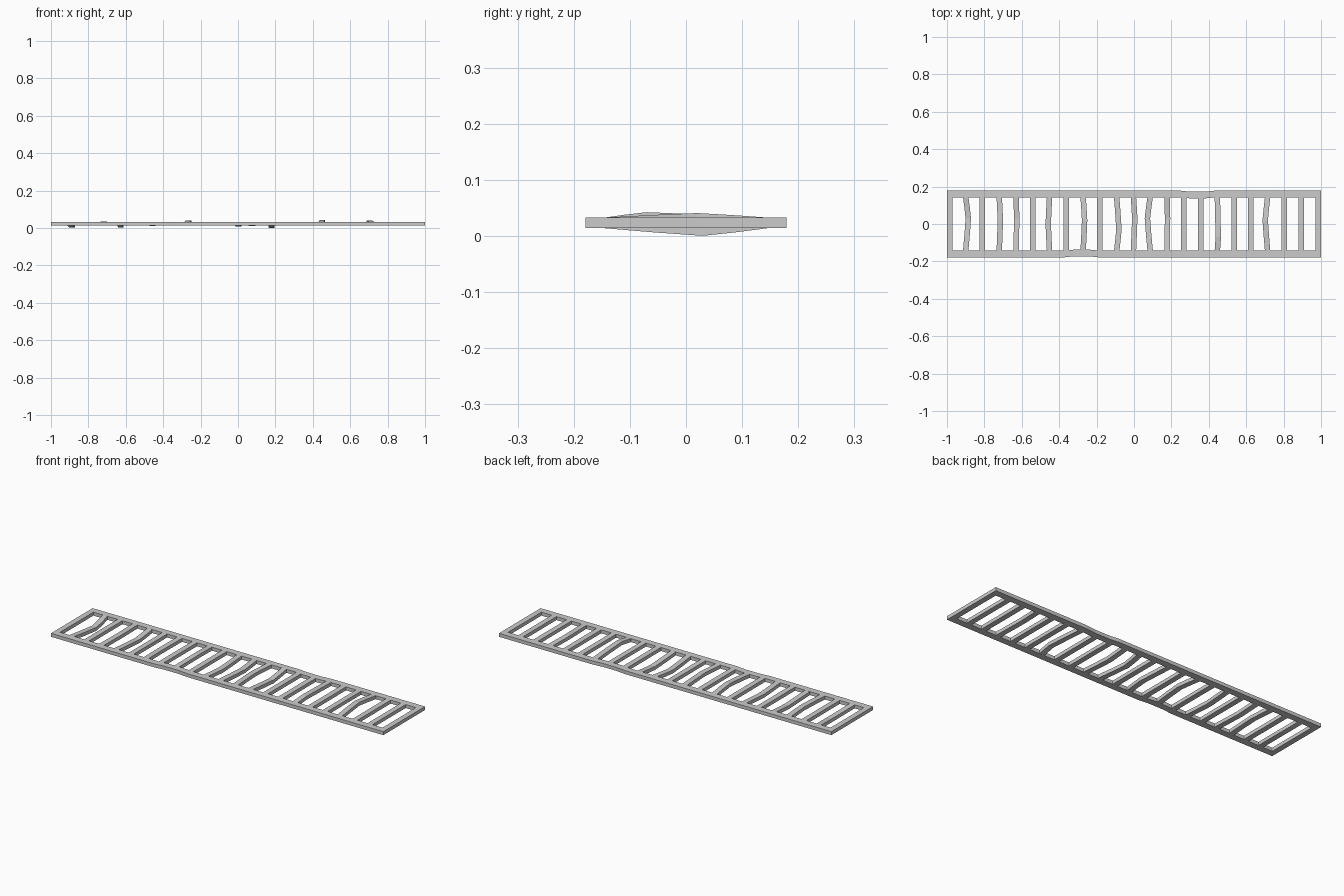
import bpy
from mathutils import Vector

if "Cube" in bpy.data.objects:
    bpy.data.objects.remove(bpy.data.objects["Cube"])

Z, H = 0.0235, 0.0095   # frame mid height and half thickness


def sweep(name, path, side, half):
    """Rectangular bar following a path; side is its constant width direction."""
    side = Vector(side) * half
    up = Vector((0, 0, H))
    verts, faces = [], []
    for p in path:
        p = Vector(p)
        verts += [p - side - up, p + side - up, p + side + up, p - side + up]
    for i in range(len(path) - 1):
        a = 4 * i
        for k in range(4):
            n = (k + 1) % 4
            faces.append((a + k, a + n, a + n + 4, a + k + 4))
    e = len(verts) - 4
    faces += [(3, 2, 1, 0), (e, e + 1, e + 2, e + 3)]
    if side.x > 0:   # keep normals outward for bars running along +y
        faces = [f[::-1] for f in faces]
    me = bpy.data.meshes.new(name)
    me.from_pydata([tuple(v) for v in verts], [], faces)
    me.update()
    ob = bpy.data.objects.new(name, me)
    bpy.context.collection.objects.link(ob)
    return ob


# long side rails, each with one shallow inward dent
for name, s, dent in (("back_rail", 1, 0.34), ("front_rail", -1, -0.28)):
    y = s * 0.161
    yd = y - s * 0.006
    sweep(name, [(-1, y, Z), (dent - 0.1, y, Z), (dent - 0.04, yd, Z),
                 (dent + 0.04, yd, Z), (dent + 0.1, y, Z), (1, y, Z)], (0, 1, 0), 0.018)

# end bars
for name, x in (("left_end_bar", -0.985), ("right_end_bar", 0.985)):
    sweep(name, [(x, -0.143, Z), (x, 0.143, Z)], (1, 0, 0), 0.015)

# bent slats: index -> (x shift, z shift, y of the bend)
bends = {0: (0.014, -0.0125, 0.03), 2: (0.006, 0.003, 0.02), 3: (0.004, -0.010, 0.03),
         5: (-0.007, -0.004, 0.0), 7: (0.008, 0.008, 0.02), 9: (0.012, -0.001, -0.03),
         10: (0.007, -0.006, 0.03), 11: (-0.015, -0.004, 0.03), 12: (0.003, -0.0135, 0.03),
         15: (0.005, 0.0095, -0.07), 18: (-0.013, 0.008, 0.02)}

# row of cross slats
for i in range(21):
    x = (i - 10) * 0.0897 - 0.003
    dx, dz, yb = bends.get(i, (0, 0, 0))
    path = [(x, -0.145, Z)]
    if i in bends:
        path += [(x + 0.55 * dx, (yb - 0.145) / 2, Z + 0.55 * dz), (x + dx, yb, Z + dz),
                 (x + 0.55 * dx, (yb + 0.145) / 2, Z + 0.55 * dz)]
    path.append((x, 0.145, Z))
    sweep(f"slat_{i + 1}", path, (1, 0, 0), 0.0145)
